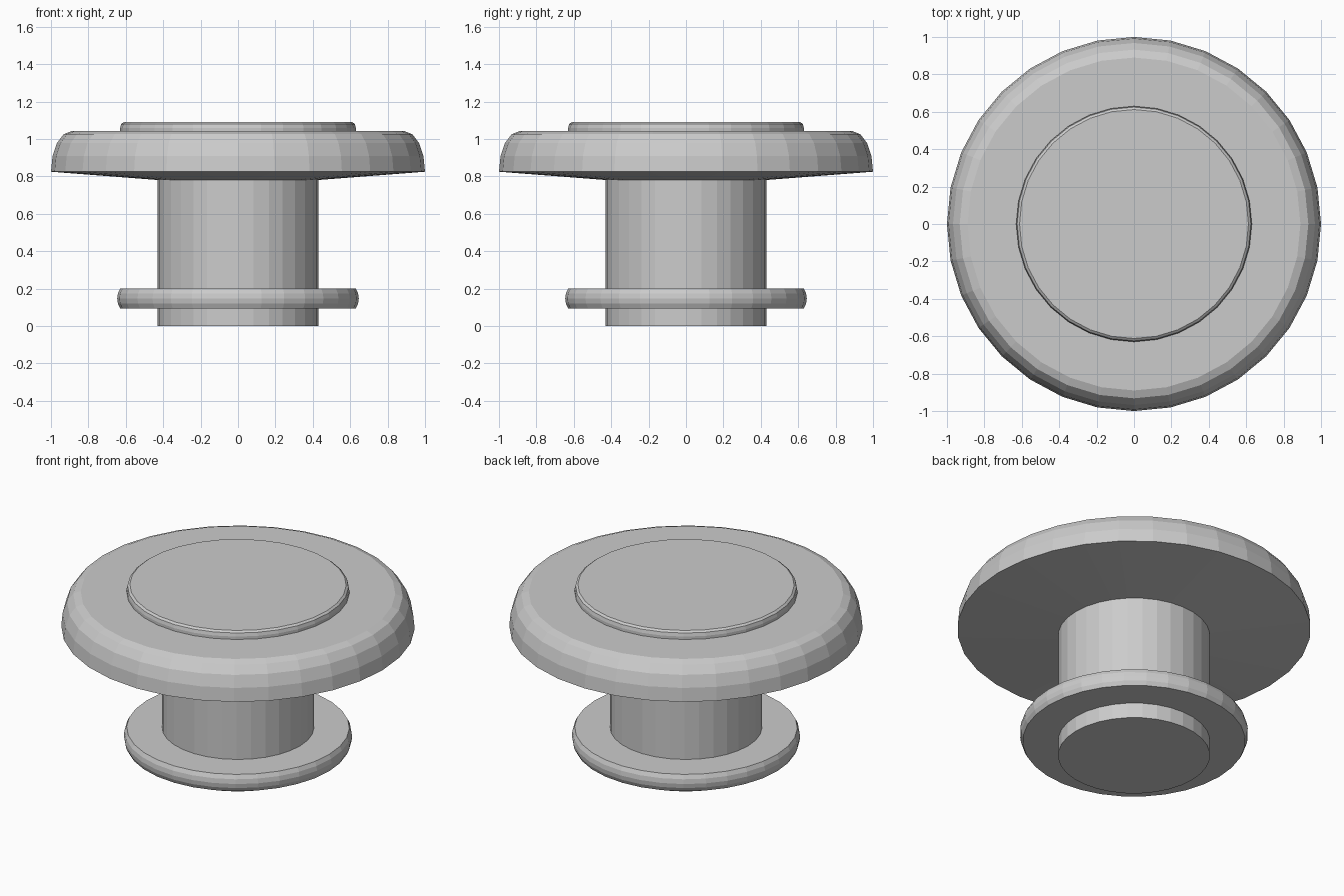
import bpy, bmesh, math

cube = bpy.data.objects.get("Cube")
if cube:
    bpy.data.objects.remove(cube, do_unlink=True)

SIDES = 32

grey = bpy.data.materials.new("plain_grey")
grey.use_nodes = True
colour = (0.6, 0.6, 0.6, 1)
grey.diffuse_color = colour
grey.node_tree.nodes["Principled BSDF"].inputs["Base Color"].default_value = colour


def lathe(name, profile):
    """Turn a bottom-to-top (radius, height) profile and cap both ends."""
    bm = bmesh.new()
    rings = []
    for r, z in profile:
        rings.append([bm.verts.new((r * math.cos(a), r * math.sin(a), z))
                      for a in (math.tau * i / SIDES for i in range(SIDES))])
    for low, high in zip(rings, rings[1:]):
        for i in range(SIDES):
            j = (i + 1) % SIDES
            bm.faces.new((low[i], low[j], high[j], high[i]))
    bm.faces.new(rings[0][::-1])
    bm.faces.new(rings[-1])
    mesh = bpy.data.meshes.new(name)
    bm.to_mesh(mesh)
    bm.free()
    mesh.materials.append(grey)
    obj = bpy.data.objects.new(name, mesh)
    bpy.context.collection.objects.link(obj)
    return obj


# Straight stem with a flat foot
lathe("stem", [(0.43, 0), (0.43, 0.8)])

# Retaining collar with a rounded rim
lathe("collar", [(0.63, 0.095), (0.642, 0.12), (0.646, 0.147),
                 (0.642, 0.175), (0.63, 0.2)])

# Wide cap: shallow conical underside and a quarter-ellipse shoulder
shoulder = [(0.89 + 0.11 * math.cos(t), 0.825 + 0.217 * math.sin(t))
            for t in (math.pi / 8 * k for k in range(5))]
lathe("cap", [(0.42, 0.78)] + shoulder)

# Raised disc on top of the cap
lathe("top_disc", [(0.63, 1.03), (0.63, 1.06), (0.625, 1.08), (0.612, 1.09)])
